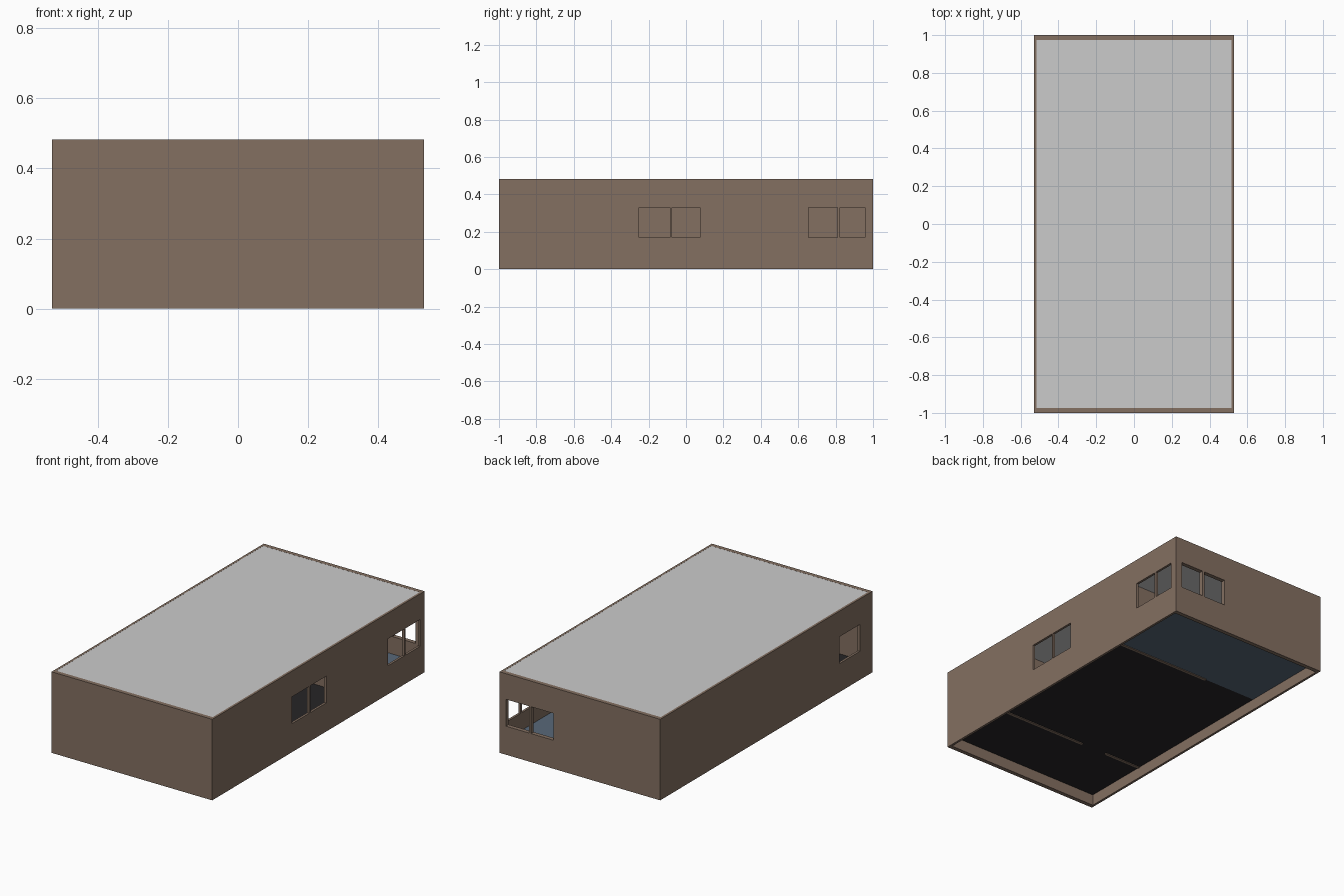
import bpy, bmesh

if "Cube" in bpy.data.objects:
    bpy.data.objects.remove(bpy.data.objects["Cube"])

W, L, H = 0.53, 1.0, 0.483          # half width, half length, wall height
TX, TY, TP = 0.014, 0.025, 0.016    # side, end and partition wall thickness
FLOOR = 0.066
SILL, HEAD = 0.17, 0.33


def material(name, rgb):
    m = bpy.data.materials.new(name)
    m.diffuse_color = (*rgb, 1)
    m.use_nodes = True
    m.node_tree.nodes["Principled BSDF"].inputs["Base Color"].default_value = m.diffuse_color
    return m


def box(name, x, y, z, mat=None):
    """Box from (min, max) ranges on each axis."""
    bm = bmesh.new()
    bmesh.ops.create_cube(bm, size=1)
    for v in bm.verts:
        v.co = [r[0] + (c + 0.5) * (r[1] - r[0]) for c, r in zip(v.co, (x, y, z))]
    me = bpy.data.meshes.new(name)
    bm.to_mesh(me)
    bm.free()
    ob = bpy.data.objects.new(name, me)
    bpy.context.collection.objects.link(ob)
    if mat:
        me.materials.append(mat)
    return ob


def sheet(name, x, y, z, mat=None):
    """Flat rectangle facing up."""
    me = bpy.data.meshes.new(name)
    me.from_pydata([(x[0], y[0], z), (x[1], y[0], z), (x[1], y[1], z), (x[0], y[1], z)],
                   [], [(0, 1, 2, 3)])
    ob = bpy.data.objects.new(name, me)
    bpy.context.collection.objects.link(ob)
    if mat:
        me.materials.append(mat)
    return ob


def cut(target, cutter):
    cutter.hide_render = True
    mod = target.modifiers.new("cut", 'BOOLEAN')
    mod.operation = 'DIFFERENCE'
    mod.solver = 'EXACT'
    mod.object = cutter
    bpy.context.view_layer.objects.active = target
    bpy.ops.object.modifier_apply(modifier=mod.name)
    bpy.data.objects.remove(cutter)


brown = material("wall_brown", (0.23, 0.16, 0.12))
black = material("dark_floor", (0.02, 0.018, 0.02))
blue = material("blue_floor", (0.10, 0.14, 0.19))

# Outer walls: open ring with window openings (pane pairs leave a mullion)
walls = box("outer_walls", (-W, W), (-L, L), (0, H), brown)
cut(walls, box("cutter", (-W + TX, W - TX), (-L + TY, L - TY), (-0.1, H + 0.1)))
for pane in [(-0.25, -0.086), (-0.076, 0.075), (0.655, 0.81), (0.823, 0.957)]:
    cut(walls, box("cutter", (W - 0.1, W + 0.1), pane, (SILL, HEAD)))
cut(walls, box("cutter", (-W - 0.1, -W + 0.1), (-0.88, -0.69), (SILL, HEAD)))
for pane in [(0.175, 0.322), (0.336, 0.488)]:
    cut(walls, box("cutter", pane, (L - 0.1, L + 0.1), (SILL, HEAD)))

# Inner partitions
IX, IY = W - TX, L - TY
Y1, Y2 = -0.572, 0.426
PZ = (FLOOR - 0.004, H - 0.001)
front = box("front_partition", (-IX, IX), (Y1 - TP / 2, Y1 + TP / 2), PZ, brown)
cut(front, box("cutter", (-0.27, -0.10), (Y1 - 0.1, Y1 + 0.1), (0, 0.38)))
box("back_partition", (-0.167, IX), (Y2 - TP / 2, Y2 + TP / 2), PZ, brown)

# Floors and ceiling
sheet("main_floor", (-IX, IX), (-IY, Y2), FLOOR, black)
sheet("back_room_floor", (-IX, IX), (Y2, IY), FLOOR, blue)
sheet("ceiling", (-IX, IX), (-IY, IY), H - 0.0005)
